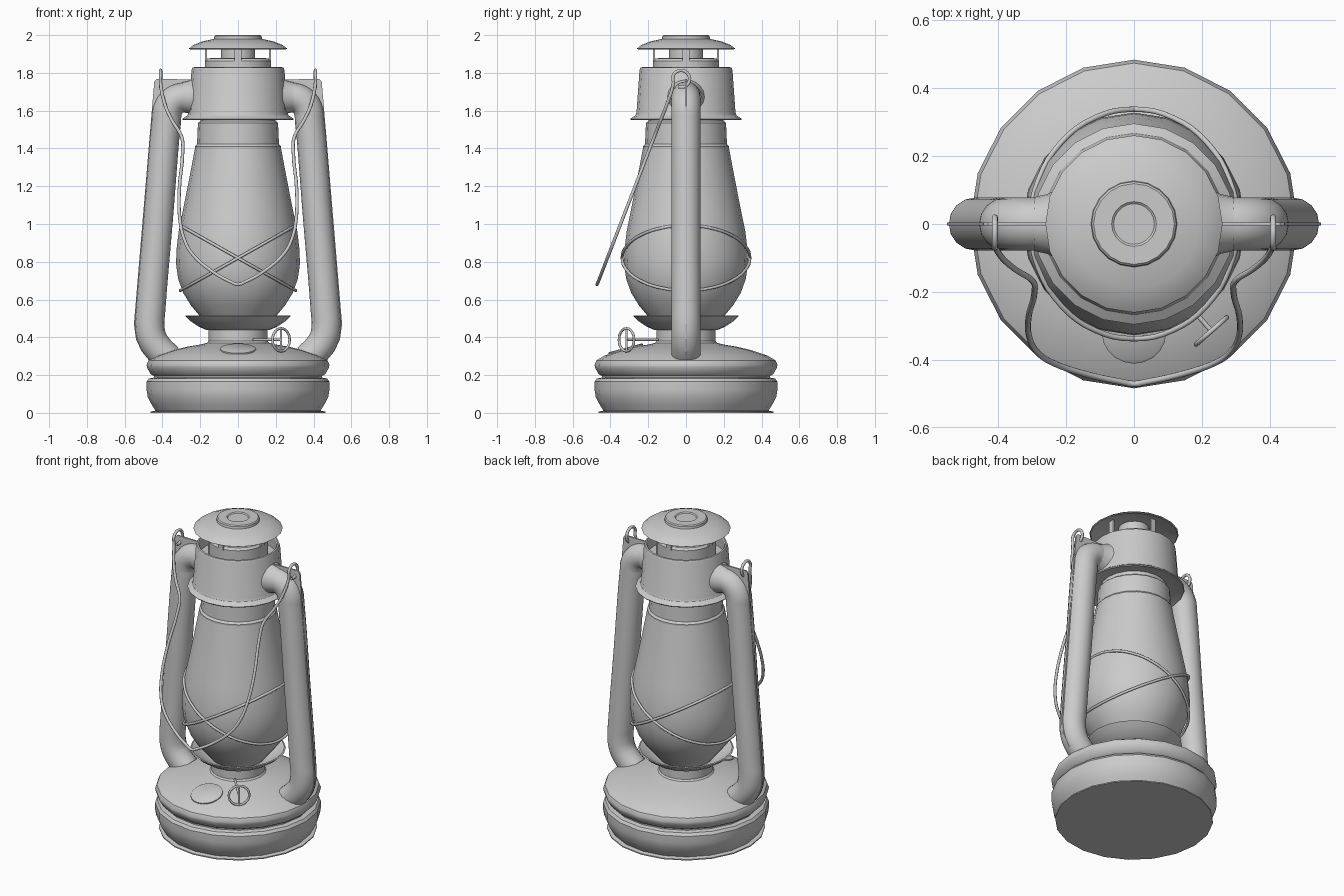
import bpy, bmesh, math
from mathutils import Vector, Matrix

if "Cube" in bpy.data.objects:
    bpy.data.objects.remove(bpy.data.objects["Cube"])

SIDES = 20


def finish(ob, angle=32):
    bpy.ops.object.select_all(action='DESELECT')
    ob.select_set(True)
    bpy.context.view_layer.objects.active = ob
    bpy.ops.object.shade_smooth_by_angle(angle=math.radians(angle))
    return ob


def from_bmesh(name, bm):
    bmesh.ops.recalc_face_normals(bm, faces=bm.faces)
    me = bpy.data.meshes.new(name)
    bm.to_mesh(me)
    bm.free()
    ob = bpy.data.objects.new(name, me)
    bpy.context.collection.objects.link(ob)
    return ob


def lathe(name, profile, n=SIDES):
    """Revolve (radius, z) points about the z axis, one corner facing +y."""
    bm = bmesh.new()
    rings = []
    for r, z in profile:
        rings.append([bm.verts.new((r * math.sin(2 * math.pi * i / n),
                                    r * math.cos(2 * math.pi * i / n), z)) for i in range(n)])
    for a, b in zip(rings, rings[1:]):
        for i in range(n):
            j = (i + 1) % n
            bm.faces.new((a[i], a[j], b[j], b[i]))
    bmesh.ops.remove_doubles(bm, verts=bm.verts, dist=1e-5)
    return finish(from_bmesh(name, bm))


def wire(name, pts, r, cyclic=False, res=4, bevel=3):
    """Round rod swept along a smooth path, converted to a mesh."""
    cu = bpy.data.curves.new(name, 'CURVE')
    cu.dimensions = '3D'
    cu.bevel_depth = r
    cu.bevel_resolution = bevel
    cu.resolution_u = res
    cu.use_fill_caps = not cyclic
    sp = cu.splines.new('BEZIER')
    sp.bezier_points.add(len(pts) - 1)
    for bp, p in zip(sp.bezier_points, pts):
        bp.co = p
        bp.handle_left_type = bp.handle_right_type = 'AUTO'
    sp.use_cyclic_u = cyclic
    ob = bpy.data.objects.new(name, cu)
    bpy.context.collection.objects.link(ob)
    bpy.ops.object.select_all(action='DESELECT')
    ob.select_set(True)
    bpy.context.view_layer.objects.active = ob
    bpy.ops.object.convert(target='MESH')
    return finish(bpy.context.view_layer.objects.active, 50)


def mirror_x(ob):
    ob.modifiers.new("mirror", 'MIRROR').use_axis[0] = True
    return ob


# Fuel tank with waist groove and short burner neck
lathe("fuel_tank", [(0, 0), (0.462, 0), (0.462, 0.007), (0.437, 0.012), (0.455, 0.04), (0.478, 0.085),
                    (0.484, 0.12), (0.484, 0.165), (0.472, 0.182), (0.445, 0.187), (0.445, 0.195),
                    (0.462, 0.205), (0.482, 0.24), (0.484, 0.255), (0.474, 0.278), (0.43, 0.304),
                    (0.35, 0.331), (0.27, 0.35), (0.2, 0.362), (0.165, 0.37), (0.157, 0.38),
                    (0.157, 0.44), (0, 0.44)])

# Dish under the glass
lathe("burner_dish", [(0, 0.438), (0.165, 0.438), (0.205, 0.455), (0.25, 0.485), (0.28, 0.513),
                      (0.272, 0.516), (0.24, 0.495), (0.2, 0.47), (0.16, 0.455), (0, 0.455)])

# Glass globe
lathe("glass_globe", [(0.16, 0.46), (0.2, 0.51), (0.25, 0.57), (0.29, 0.635), (0.317, 0.71), (0.328, 0.79),
                      (0.325, 0.87), (0.314, 0.96), (0.298, 1.04), (0.262, 1.22), (0.228, 1.4),
                      (0.218, 1.405)])

# Collar on top of the glass
lathe("globe_collar", [(0.228, 1.4), (0.228, 1.41), (0.217, 1.423), (0.212, 1.535), (0.2, 1.545), (0.19, 1.6)])

# Chimney hood with flange and open rim, and the vent inside
lathe("chimney", [(0.19, 1.57), (0.25, 1.565), (0.292, 1.55), (0.296, 1.556), (0.268, 1.575), (0.262, 1.59),
                  (0.246, 1.815), (0.241, 1.828), (0.232, 1.83), (0.226, 1.82), (0.23, 1.75), (0.175, 1.75)])
lathe("inner_vent", [(0.175, 1.75), (0.175, 1.862), (0.165, 1.876), (0.12, 1.88), (0.09, 1.88),
                     (0.09, 1.965), (0.06, 1.965), (0.06, 1.88)])

# Rain cap
lathe("rain_cap", [(0, 1.965), (0.12, 1.965), (0.19, 1.95), (0.255, 1.925), (0.261, 1.929), (0.235, 1.948),
                   (0.19, 1.966), (0.127, 1.98), (0.125, 1.994), (0.119, 2.0), (0.066, 2.0),
                   (0.06, 1.995), (0, 1.995)])

# Cap posts
bm = bmesh.new()
for k in range(4):
    m = Matrix.Rotation(k * math.pi / 2, 4, 'Z') @ Matrix.Translation((0.17, 0, 1.905)) \
        @ Matrix.Diagonal((0.012, 0.035, 0.10, 1))
    bmesh.ops.create_cube(bm, size=1, matrix=m)
from_bmesh("cap_posts", bm)

# Side air tubes
tube = [(0.2, 1.672), (0.275, 1.672), (0.335, 1.655), (0.37, 1.61), (0.38, 1.54), (0.423, 1.02),
        (0.462, 0.55), (0.467, 0.46), (0.455, 0.395), (0.425, 0.345), (0.37, 0.29)]
mirror_x(wire("side_tube", [(x, 0, z) for x, z in tube], 0.078, res=5, bevel=6))

# Flared joint between tube and chimney
joint = lathe("tube_joint", [(0.098, 0), (0.088, 0.02), (0.079, 0.06)])
joint.data.transform(Matrix.Translation((0.235, 0, 1.672)) @ Matrix.Rotation(math.pi / 2, 4, 'Y'))
mirror_x(joint)

# Thin seam fin along the outside of each tube
fin = [(0.24, 1.765), (0.43, 1.768), (0.443, 1.755), (0.458, 1.58), (0.551, 0.47), (0.54, 0.39),
       (0.51, 0.325), (0.465, 0.275), (0.39, 0.3), (0.455, 0.4), (0.465, 0.5), (0.38, 1.55),
       (0.34, 1.65), (0.24, 1.672)]
bm = bmesh.new()
face = bm.faces.new([bm.verts.new((x, -0.005, z)) for x, z in fin])
ext = bmesh.ops.extrude_face_region(bm, geom=[face])
bmesh.ops.translate(bm, vec=(0, 0.01, 0), verts=[v for v in ext['geom'] if isinstance(v, bmesh.types.BMVert)])
mirror_x(from_bmesh("tube_fin", bm))

# Bail handle: eye loop at each end, hanging in front of the globe
half = []
for a in range(-110, 206, 45):
    t = math.radians(a)
    half.append((0.41, -0.026 + 0.045 * math.cos(t), 1.768 + 0.045 * math.sin(t)))
for x, z in [(0.386, 1.63), (0.35, 1.55), (0.298, 1.46), (0.293, 1.38), (0.311, 1.18), (0.307, 1.02),
             (0.285, 0.92), (0.245, 0.845), (0.148, 0.757), (0.035, 0.692)]:
    half.append((x, -0.06 - (1.74 - z) * 0.387, z))
path = half + [(0, -0.471, 0.68)] + [(-x, y, z) for x, y, z in reversed(half)]
wire("bail_handle", path, 0.009)

# Crossed guard wires round the globe
for s in (-1, 1):
    ring = []
    for i in range(16):
        t = 2 * math.pi * i / 16
        ring.append((0.305 * math.cos(t), 0.338 * math.sin(t), 0.82 + s * 0.172 * math.cos(t)))
    wire("guard_wire", ring, 0.008, cyclic=True)

# Filler cap lying on the sloped tank top
cap = lathe("filler_cap", [(0.095, -0.02), (0.095, 0.006), (0.088, 0.01), (0, 0.01)])
cap.data.transform(Matrix.Translation((0, -0.318, 0.335)) @ Matrix.Rotation(math.radians(15), 4, 'X'))

# Wick adjuster: stem, ring and cross bar
centre = Vector((0.228, -0.315, 0.387))
side = Vector((0.75, 0.66, 0)).normalized()
out = Vector((0.66, -0.75, 0)).normalized()
up = Vector((0, 0, 1))
wire("wick_stem", [centre - out * 0.22, centre], 0.007)
wire("wick_bar", [centre - up * 0.06, centre + up * 0.06], 0.006)
wire("wick_ring", [centre + 0.06 * (side * math.cos(i * math.pi / 4) + up * math.sin(i * math.pi / 4))
                   for i in range(8)], 0.007, cyclic=True)
